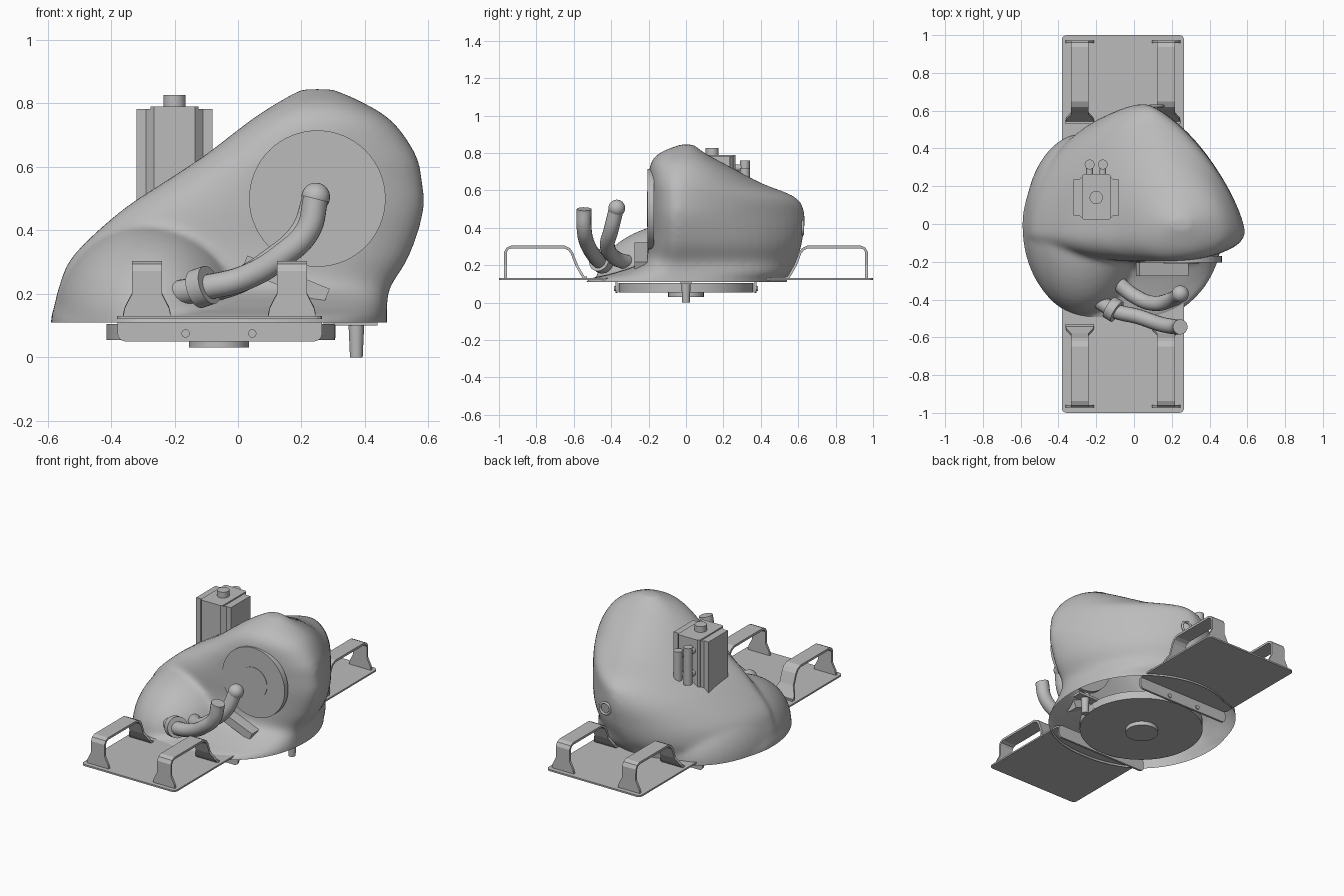
import bpy, bmesh, math
from mathutils import Vector

if "Cube" in bpy.data.objects:
    bpy.data.objects.remove(bpy.data.objects["Cube"])

grey = bpy.data.materials.new("plain grey")
grey.use_nodes = True
grey.diffuse_color = (0.5, 0.5, 0.5, 1)
grey.node_tree.nodes["Principled BSDF"].inputs["Base Color"].default_value = (0.5, 0.5, 0.5, 1)


def add_object(name, bm, smooth=None):
    bmesh.ops.recalc_face_normals(bm, faces=bm.faces)
    mesh = bpy.data.meshes.new(name)
    bm.to_mesh(mesh)
    bm.free()
    mesh.materials.append(grey)
    obj = bpy.data.objects.new(name, mesh)
    bpy.context.collection.objects.link(obj)
    if smooth:
        bpy.ops.object.select_all(action='DESELECT')
        obj.select_set(True)
        bpy.context.view_layer.objects.active = obj
        bpy.ops.object.shade_smooth_by_angle(angle=math.radians(smooth))
    return obj


def cylinder(name, start, end, r1, r2=None, sides=40):
    a, b = Vector(start), Vector(end)
    bm = bmesh.new()
    bmesh.ops.create_cone(bm, cap_ends=True, segments=sides, radius1=r1,
                          radius2=r1 if r2 is None else r2, depth=(b - a).length)
    turn = (b - a).to_track_quat('Z', 'Y').to_matrix()
    bmesh.ops.rotate(bm, verts=bm.verts, matrix=turn)
    bmesh.ops.translate(bm, verts=bm.verts, vec=(a + b) / 2)
    return add_object(name, bm, 35)


def box(name, low, high, round_axis=None, radius=0.02, segments=4):
    low, high = Vector(low), Vector(high)
    bm = bmesh.new()
    bmesh.ops.create_cube(bm, size=1)
    bmesh.ops.scale(bm, verts=bm.verts, vec=high - low)
    bmesh.ops.translate(bm, verts=bm.verts, vec=(low + high) / 2)
    if round_axis is not None:
        edges = [e for e in bm.edges
                 if abs((e.verts[0].co - e.verts[1].co).normalized()[round_axis]) > 0.9]
        bmesh.ops.bevel(bm, geom=edges, offset=radius, segments=segments,
                        affect='EDGES', profile=0.5)
    return add_object(name, bm)


def tube(name, points, radius):
    curve = bpy.data.curves.new(name, 'CURVE')
    curve.dimensions = '3D'
    curve.bevel_depth = radius
    curve.bevel_resolution = 6
    curve.use_fill_caps = True
    line = curve.splines.new('BEZIER')
    line.bezier_points.add(len(points) - 1)
    for bp, co in zip(line.bezier_points, points):
        bp.co = co
        bp.handle_left_type = bp.handle_right_type = 'AUTO'
    curve.materials.append(grey)
    obj = bpy.data.objects.new(name, curve)
    bpy.context.collection.objects.link(obj)


# Shell sections: height, left, right, front, back, centre x, centre y, back right fullness
sections = [
    (.05, -.59, .47, -.53, .53, -.06, 0, 2),
    (.12, -.59, .47, -.53, .54, -.06, 0, 2),
    (.16, -.58, .47, -.38, .56, 0, -.02, 2),
    (.22, -.565, .48, -.23, .59, 0, -.04, 1.8),
    (.32, -.52, .54, -.2, .62, .04, -.04, 1.6),
    (.46, -.37, .585, -.2, .635, .06, -.04, 1.4),
    (.56, -.22, .58, -.2, .59, .1, -.04, 1.4),
    (.64, -.1, .56, -.2, .4, .15, -.04, 1.6),
    (.74, .03, .49, -.19, .21, .22, -.03, 1.9),
    (.8, .12, .4, -.14, .1, .25, -.01, 2),
    (.845, .2, .3, -.03, .04, .25, 0, 2),
]


def blend(p, a, b, q, t):
    return [(2 * i + (j - h) * t + (2 * h - 5 * i + 4 * j - k) * t ** 2
             + (3 * i - h - 3 * j + k) * t ** 3) / 2 for h, i, j, k in zip(p, a, b, q)]


def section_point(row, angle):
    z, left, right, front, back, cx, cy, full = row
    c, s = math.cos(angle), math.sin(angle)
    power = 2.2 if s < 0 else (full if c > 0 else 1.9)
    x = abs(c) ** (2 / power) * ((right if c > 0 else left) - cx)
    y = abs(s) ** (2 / power) * ((back if s > 0 else front) - cy)
    return cx + x, cy + y, z


rows = []
for i in range(len(sections) - 1):
    before, after = sections[max(i - 1, 0)], sections[min(i + 2, len(sections) - 1)]
    rows += [blend(before, sections[i], sections[i + 1], after, k / 4) for k in range(4)]
rows.append(sections[-1])

# Loft the shell, add the front side bulge and fuse them into one soft skin
bm = bmesh.new()
count = 64
rings = [[bm.verts.new(section_point(r, math.tau * k / count)) for k in range(count)] for r in rows]
for lower, upper in zip(rings, rings[1:]):
    for k in range(count):
        n = (k + 1) % count
        bm.faces.new((lower[k], lower[n], upper[n], upper[k]))
bm.faces.new(rings[0][::-1])
bm.faces.new(rings[-1])
bulge = bmesh.ops.create_uvsphere(bm, u_segments=48, v_segments=24, radius=1)["verts"]
bmesh.ops.scale(bm, verts=bulge, vec=(.31, .48, .32))
bmesh.ops.translate(bm, verts=bulge, vec=(-.27, 0, .11))
bmesh.ops.delete(bm, geom=[v for v in bulge if v.co.z < .04], context='VERTS')
bmesh.ops.holes_fill(bm, edges=[e for e in bm.edges if e.is_boundary], sides=0)
shell = add_object("shell", bm)
remesh = shell.modifiers.new("fuse", 'REMESH')
remesh.mode = 'VOXEL'
remesh.voxel_size = .015
soften = shell.modifiers.new("soften", 'SMOOTH')
soften.factor = .5
soften.iterations = 8
bpy.context.view_layer.update()
fused = bpy.data.meshes.new_from_object(shell.evaluated_get(bpy.context.evaluated_depsgraph_get()))
shell.modifiers.clear()
bm = bmesh.new()
bm.from_mesh(fused)
bmesh.ops.bisect_plane(bm, geom=bm.verts[:] + bm.edges[:] + bm.faces[:], plane_co=(0, 0, .11),
                       plane_no=(0, 0, 1), clear_inner=True)
for face in bm.faces:
    face.smooth = True
    face.material_index = 0
bm.to_mesh(shell.data)
bm.free()

# Round inlet cover on the front
cylinder("inlet_cover", (.25, -.17, .5), (.25, -.205, .5), .215, sides=64)
cylinder("inlet_centre", (.25, -.17, .5), (.25, -.208, .5), .095, sides=48)

# Eyelet at the back
bpy.ops.mesh.primitive_torus_add(location=(.12, .625, .4), rotation=(math.pi / 2, 0, 0),
                                 major_radius=.035, minor_radius=.007)
eyelet = bpy.context.object
eyelet.name = "eyelet"
eyelet.data.materials.append(grey)
bpy.ops.object.shade_smooth()

# Hoses with collar and slanted clip
tube("inner_hose", [(-.1, -.3, .21), (0, -.38, .24), (.1, -.42, .3),
                    (.2, -.4, .39), (.245, -.37, .51)], .04)
tube("outer_hose", [(-.2, -.4, .2), (-.1, -.46, .22), (.02, -.49, .25), (.14, -.53, .32),
                    (.22, -.545, .4), (.245, -.545, .5)], .04)
bm = bmesh.new()
bmesh.ops.create_uvsphere(bm, u_segments=24, v_segments=16, radius=.045)
bmesh.ops.translate(bm, verts=bm.verts, vec=(.245, -.37, .505))
add_object("hose_ball", bm, 60)
cylinder("hose_collar", (-.13, -.44, .215), (-.09, -.465, .228), .062)
clip = box("hose_clip", (-.14, -.03, -.025), (.14, .04, .025))
clip.location = (.15, -.245, .245)
clip.rotation_euler = (0, math.radians(22), 0)

# Motor housing
box("motor_body", (-.32, .03, .38), (-.08, .25, .782), 2, .045, 1)
box("motor_ribs", (-.275, .02, .4), (-.125, .265, .79), 2, .01, 1)
for x in (-.3, -.1):
    box("motor_corner", (x - .02, .045, .4), (x + .02, .235, .782))
cylinder("motor_cap", (-.2, .14, .78), (-.2, .14, .826), .035)
for x, low, high in ((-.235, .53, .76), (-.165, .48, .72)):
    cylinder("motor_fitting", (x, .315, low), (x, .315, high), .026)
    for z in (low + .05, high - .04):
        cylinder("fitting_neck", (x, .24, z), (x, .315, z), .018, sides=20)

# Turntable, hub and drain pin underneath
cylinder("turntable", (-.055, 0, .055), (-.055, 0, .105), .36, sides=72)
cylinder("hub", (-.06, 0, .03), (-.06, 0, .06), .095)
cylinder("drain_pin", (.373, 0, 0), (.373, 0, .13), .02, .026)
cylinder("pin_bracket", (.27, 0, .06), (.27, 0, .1), .037)
box("pin_arm", (.27, -.03, .1), (.44, .03, .115))

# Strap outline: distance, height, half width
strap = [(.965, .13, .075), (.965, .155, .07), (.965, .2, .047), (.965, .27, .047),
         (.955, .288, .047), (.935, .297, .047), (.65, .297, .047), (.625, .285, .047),
         (.61, .265, .047), (.585, .2, .047), (.56, .155, .07), (.545, .132, .075),
         (.53, .132, .075)]

# Front and back steps, each with a hanging flange and two handles
for side, label in ((-1, "front"), (1, "back")):
    ends = sorted((side * .37, side))
    box(label + "_step", (-.382, ends[0], .12), (.265, ends[1], .13), 2, .025)
    wall = sorted((side * .365, side * .378))
    box(label + "_flange", (-.38, wall[0], .05), (.265, wall[1], .13), 1, .025)
    for x in (-.06, .045 - .21):
        cylinder(label + "_bolt", (x + .105 if x > -.1 else x, side * .37, .075),
                 (x + .105 if x > -.1 else x, side * .384, .075), .013, sides=20)
    for x in (-.287, .17):
        bm = bmesh.new()
        pairs = [[bm.verts.new((x + w * half, side * y, z)) for w in (-1, 1)]
                 for y, z, half in strap]
        for a, b in zip(pairs, pairs[1:]):
            bm.faces.new((a[0], a[1], b[1], b[0]))
        handle = add_object(label + "_handle", bm)
        solid = handle.modifiers.new("thickness", 'SOLIDIFY')
        solid.thickness = .014
        solid.offset = 0
